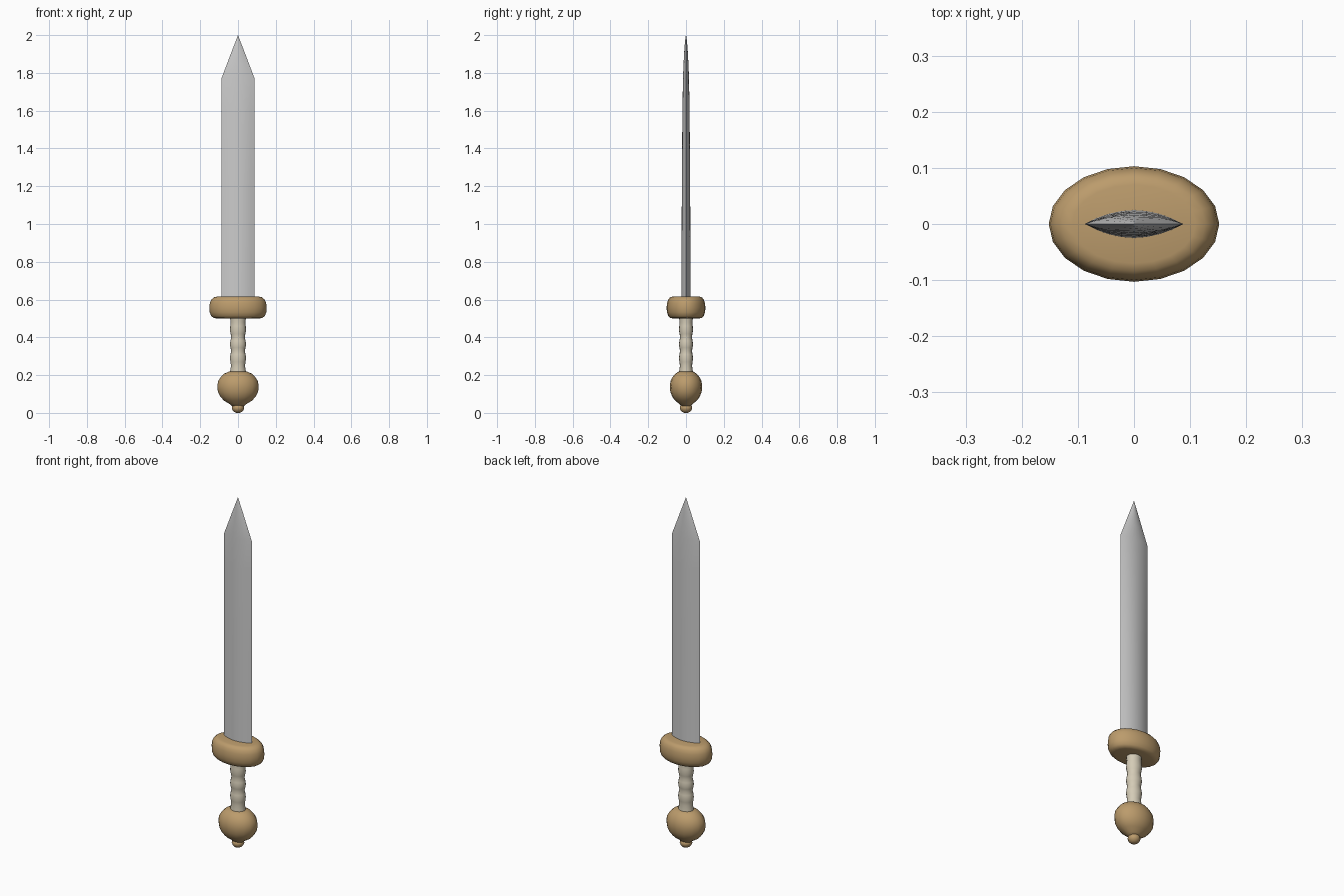
import bpy, bmesh, math

if "Cube" in bpy.data.objects:
    bpy.data.objects.remove(bpy.data.objects["Cube"])


def material(name, color):
    m = bpy.data.materials.new(name)
    m.diffuse_color = color
    m.use_nodes = True
    m.node_tree.nodes["Principled BSDF"].inputs["Base Color"].default_value = m.diffuse_color
    return m


def finish(name, bm, mat=None, angle=40):
    bmesh.ops.recalc_face_normals(bm, faces=bm.faces[:])
    mesh = bpy.data.meshes.new(name)
    bm.to_mesh(mesh)
    bm.free()
    ob = bpy.data.objects.new(name, mesh)
    bpy.context.collection.objects.link(ob)
    if mat:
        mesh.materials.append(mat)
    bpy.ops.object.select_all(action='DESELECT')
    ob.select_set(True)
    bpy.context.view_layer.objects.active = ob
    bpy.ops.object.shade_smooth_by_angle(angle=math.radians(angle))
    return ob


def loft(name, rings, mat=None, angle=40):
    """Skin a list of equally sized closed rings and cap both ends."""
    bm = bmesh.new()
    loops = [[bm.verts.new(p) for p in ring] for ring in rings]
    n = len(loops[0])
    for a, b in zip(loops, loops[1:]):
        for i in range(n):
            j = (i + 1) % n
            bm.faces.new((a[i], a[j], b[j], b[i]))
    bm.faces.new(loops[0][::-1])
    bm.faces.new(loops[-1])
    bmesh.ops.remove_doubles(bm, verts=bm.verts[:], dist=1e-5)
    return finish(name, bm, mat, angle)


def ellipse(rx, ry, z, sides):
    return [(rx * math.cos(2 * math.pi * i / sides),
             ry * math.sin(2 * math.pi * i / sides), z) for i in range(sides)]


def lens(w, t, z, steps=8):
    us = [-1 + 2 * i / steps for i in range(steps + 1)]
    front = [(w * u, -t * (1 - u * u), z) for u in us]
    back = [(w * u, t * (1 - u * u), z) for u in us[-2:0:-1]]
    return front + back


wood = material("wood", (0.50, 0.33, 0.15, 1))
bone = material("bone", (0.66, 0.60, 0.47, 1))

# Blade: lens section, straight edges, pointed tip
blade_profile = [(0.56, 0.088, 0.025), (1.2, 0.088, 0.022), (1.6, 0.088, 0.019),
                 (1.77, 0.088, 0.016), (1.85, 0.0575, 0.013), (1.92, 0.031, 0.009),
                 (1.97, 0.0115, 0.005), (1.999, 0.0006, 0.0006)]
loft("blade", [lens(w, t, z) for z, w, t in blade_profile])

# Guard: oval block with rounded rims
guard_profile = [(0.50, 0.113, 0.070), (0.503, 0.129, 0.084), (0.513, 0.142, 0.094),
                 (0.533, 0.150, 0.101), (0.557, 0.152, 0.103), (0.582, 0.149, 0.100),
                 (0.600, 0.141, 0.094), (0.612, 0.127, 0.084), (0.616, 0.110, 0.070)]
loft("guard", [ellipse(rx, ry, z, 20) for z, rx, ry in guard_profile], wood, 50)

# Grip: wavy finger ridges
grip_profile = [(0.20, 0.042), (0.225, 0.041), (0.25, 0.037), (0.27, 0.040), (0.29, 0.043),
                (0.31, 0.040), (0.328, 0.036), (0.345, 0.040), (0.363, 0.043), (0.382, 0.040),
                (0.40, 0.036), (0.418, 0.039), (0.438, 0.043), (0.46, 0.041),
                (0.48, 0.039), (0.51, 0.043)]
loft("grip", [ellipse(r, r * 0.87, z, 16) for z, r in grip_profile], bone, 60)

# Pommel: flattened bulb with a flat top
pommel_profile = [(0.035, 0.030), (0.047, 0.045), (0.065, 0.074), (0.085, 0.093),
                  (0.11, 0.106), (0.14, 0.110), (0.168, 0.105), (0.19, 0.091),
                  (0.208, 0.072), (0.218, 0.050)]
loft("pommel", [ellipse(r, r * 0.78, z, 16) for z, r in pommel_profile], wood, 50)

# Small end knob
knob_profile = [(0.0, 0.010), (0.005, 0.020), (0.014, 0.029), (0.026, 0.033),
                (0.037, 0.030), (0.045, 0.022)]
loft("end_knob", [ellipse(r, r, z, 12) for z, r in knob_profile], wood, 50)
